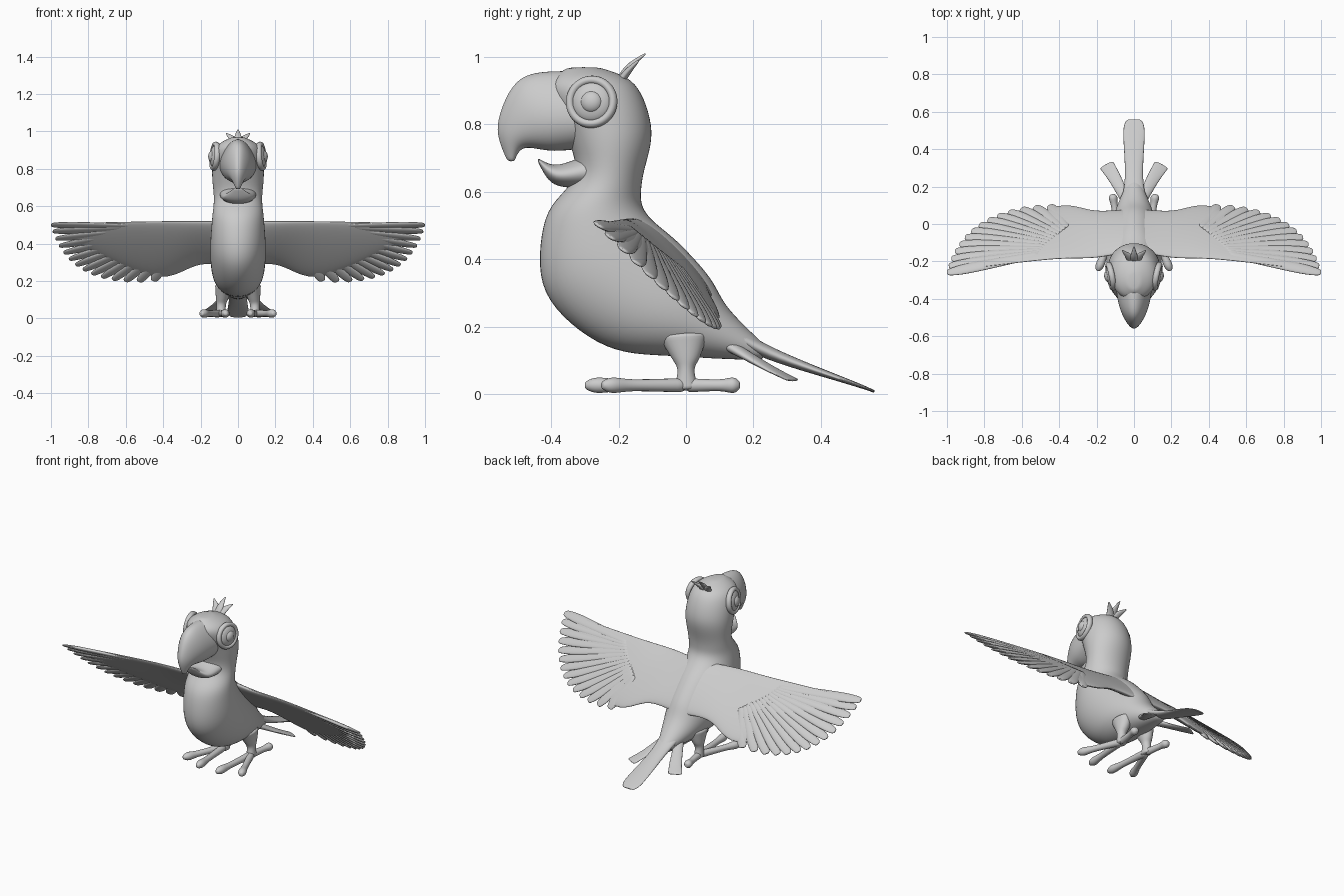
import bpy, bmesh, math
from mathutils import Vector, Matrix

cube = bpy.data.objects.get("Cube")
if cube:
    bpy.data.objects.remove(cube, do_unlink=True)

shade = (0.6, 0.6, 0.6, 1)
grey = bpy.data.materials.new("plain_grey")
grey.use_nodes = True
grey.diffuse_color = shade
grey.node_tree.nodes["Principled BSDF"].inputs["Base Color"].default_value = shade


def bezier(points, t):
    """Point on a curve of any degree, by repeated blending."""
    while len(points) > 1:
        points = [start + (end - start) * t for start, end in zip(points, points[1:])]
    return points[0]


def spline(keys, steps=4):
    """Smooth run of values passing through every key."""
    keys = [Vector(key) for key in keys]
    padded = [keys[0], *keys, keys[-1]]
    run = []
    for before, start, end, after in zip(padded, padded[1:], padded[2:], padded[3:]):
        handles = [start, start + (end - before) / 6, end - (after - start) / 6, end]
        run += [bezier(handles, step / steps) for step in range(steps)]
    return run + [keys[-1]]


def finish(obj, mirror, rounded):
    obj.data.materials.append(grey)
    for poly in obj.data.polygons:
        poly.use_smooth = True
    if rounded:
        subdivision = obj.modifiers.new("Smooth", "SUBSURF")
        subdivision.levels = subdivision.render_levels = 1
    if mirror:
        obj.modifiers.new("Mirror", "MIRROR")


def loft(name, rings, mirror=False, egg=0, segments=24):
    """Skin elliptical rings, each a centre and two half axes."""
    bm = bmesh.new()
    loops = []
    for centre, long_axis, cross_axis in rings:
        loop = []
        for i in range(segments):
            angle = math.tau * i / segments
            along, across = math.cos(angle), math.sin(angle)
            point = centre + long_axis * along + cross_axis * across * (1 - egg * along)
            loop.append(bm.verts.new(point))
        loops.append(loop)
    for lower, upper in zip(loops, loops[1:]):
        for i in range(segments):
            bm.faces.new((lower[i - 1], lower[i], upper[i], upper[i - 1]))
    bm.faces.new(loops[0])
    bm.faces.new(loops[-1])
    bmesh.ops.recalc_face_normals(bm, faces=bm.faces)
    mesh = bpy.data.meshes.new(name)
    bm.to_mesh(mesh)
    bm.free()
    obj = bpy.data.objects.new(name, mesh)
    bpy.context.collection.objects.link(obj)
    finish(obj, mirror, rounded=True)


def profile_loft(name, sections, egg=0):
    """Sections hold a front point, a back point (y, z each) and a half width."""
    rings = []
    for front_y, front_z, back_y, back_z, width in spline(sections):
        front, back = Vector((0, front_y, front_z)), Vector((0, back_y, back_z))
        rings.append(((front + back) / 2, (front - back) / 2, Vector((width, 0, 0))))
    loft(name, rings, egg=egg)


def limb(name, keys, normal=(0, 0, 1), mirror=True):
    """Tube through keys of position, half width and half thickness."""
    path = spline(keys)
    positions = [Vector(key[:3]) for key in path]
    direction = (positions[-1] - positions[0]).normalized()
    across = Vector(normal).cross(direction).normalized()
    up = direction.cross(across)
    rings = [(position, across * key[3], up * key[4]) for position, key in zip(positions, path)]
    loft(name, rings, mirror, segments=12)


# Body and head, from tail base to crown
profile_loft("body", [
    (0.23, 0.1, 0.25, 0.13, 0.03),
    (0, 0.11, 0.13, 0.25, 0.1),
    (-0.24, 0.14, 0.07, 0.35, 0.14),
    (-0.42, 0.3, -0.02, 0.45, 0.15),
    (-0.42, 0.52, -0.12, 0.54, 0.14),
    (-0.33, 0.65, -0.13, 0.63, 0.13),
    (-0.36, 0.78, -0.1, 0.78, 0.14),
    (-0.41, 0.91, -0.15, 0.92, 0.12),
    (-0.35, 0.97, -0.26, 0.97, 0.03)])

# Hooked upper beak and scoop-shaped lower beak
profile_loft("upper_beak", [
    (-0.33, 0.96, -0.28, 0.73, 0.1),
    (-0.49, 0.94, -0.39, 0.72, 0.08),
    (-0.56, 0.8, -0.48, 0.73, 0.04),
    (-0.53, 0.69, -0.51, 0.69, 0.01)], egg=0.25)
profile_loft("lower_beak", [
    (-0.44, 0.7, -0.44, 0.69, 0.02),
    (-0.38, 0.68, -0.39, 0.62, 0.08),
    (-0.27, 0.72, -0.27, 0.61, 0.1)])

# Eyes: rim, eyeball and iris, all turned slightly forward
eye_turn = Vector((1, -0.2, 0.1)).to_track_quat("Z", "Y").to_matrix().to_4x4()
eye_centre = Vector((0.124, -0.28, 0.867))


def place_eye_part(name, outward, radius, depth):
    obj = bpy.context.object
    obj.name = name
    centre = eye_centre + Vector((outward, 0, 0))
    size = Matrix.Diagonal((radius, radius, depth, 1))
    obj.data.transform(Matrix.Translation(centre) @ eye_turn @ size)
    finish(obj, mirror=True, rounded=False)


bpy.ops.mesh.primitive_torus_add(major_radius=1, minor_radius=0.2, location=(0, 0, 0))
place_eye_part("eye_rims", outward=0, radius=0.065, depth=0.08)
bpy.ops.mesh.primitive_uv_sphere_add(radius=1, location=(0, 0, 0))
place_eye_part("eyeballs", outward=0, radius=0.06, depth=0.025)
bpy.ops.mesh.primitive_uv_sphere_add(radius=1, location=(0, 0, 0))
place_eye_part("irises", outward=0.01, radius=0.034, depth=0.025)

# Three-pointed crest
backward = (0, -1, 1)
limb("crest_middle", [
    (0, -0.2, 0.92, 0.024, 0.014),
    (0, -0.17, 0.97, 0.02, 0.01),
    (0, -0.12, 1.01, 0.003, 0.003)], backward, mirror=False)
limb("crest_sides", [
    (0.01, -0.2, 0.92, 0.024, 0.014),
    (0.03, -0.17, 0.96, 0.02, 0.01),
    (0.064, -0.14, 0.99, 0.003, 0.003)], backward)

# Wing panel, thinning outwards: x, then leading and trailing edge (y, z each)
wing_rings = []
for x, lead_y, lead_z, trail_y, trail_z in spline([
        (0, -0.14, 0.52, 0.08, 0.28),
        (0.2, -0.18, 0.52, 0.07, 0.29),
        (0.45, -0.19, 0.52, 0.09, 0.22),
        (0.9, -0.24, 0.51, -0.17, 0.42)]):
    lead, trail = Vector((x, lead_y, lead_z)), Vector((x, trail_y, trail_z))
    half_chord = (lead - trail) / 2
    facing = Vector((1, 0, 0)).cross(half_chord).normalized()
    wing_rings.append(((lead + trail) / 2, half_chord, facing * (0.03 - 0.024 * x)))
loft("wings", wing_rings, mirror=True)

# Flight feathers fan out from the panel to a curved trailing edge
tip_curve = [Vector(p) for p in ((1, -0.26, 0.5), (0.92, 0.08, 0.16), (0.45, 0.1, 0.2))]
root_curve = [Vector(p) for p in ((0.5, -0.16, 0.49), (0.36, -0.02, 0.38))]
feather_count = 14
for i in range(feather_count):
    t = (i / (feather_count - 1)) ** 1.15
    root, tip = bezier(root_curve, t), bezier(tip_curve, t)
    limb("flight_feather", [
        (*root, 0.02, 0.008),
        (*root.lerp(tip, 0.7), 0.032, 0.012),
        (*root.lerp(tip, 0.95), 0.024, 0.008),
        (*tip, 0.01, 0.004)], normal=(0, 0.5, 0.8))

# Long middle tail feather and a short one on each side
limb("tail_middle", [
    (0, 0.08, 0.21, 0.08, 0.03),
    (0, 0.25, 0.12, 0.05, 0.02),
    (0, 0.5, 0.03, 0.06, 0.007),
    (0, 0.56, 0.007, 0.035, 0.004)], mirror=False)
limb("tail_sides", [
    (0.03, 0.1, 0.16, 0.025, 0.02),
    (0.1, 0.24, 0.08, 0.035, 0.01),
    (0.15, 0.32, 0.04, 0.042, 0.005)])

# Legs, flaring into the body and the foot
limb("legs", [
    (0.075, -0.01, 0.18, 0.05, 0.08),
    (0.085, 0, 0.11, 0.035, 0.045),
    (0.09, 0, 0.07, 0.026, 0.026),
    (0.09, 0, 0.01, 0.028, 0.04)], normal=(0, 1, 0))

# Toes with knobbed ends
ankle = Vector((0.09, 0, 0.026))
toe_tips = {"inner_toes": (0.065, -0.3), "outer_toes": (0.195, -0.25), "back_toes": (0.115, 0.16)}
for name, (tip_x, tip_y) in toe_tips.items():
    tip = Vector((tip_x, tip_y, ankle.z))
    stations = {0: 0.022, 0.6: 0.018, 0.88: 0.024, 1: 0.01}
    limb(name, [(*ankle.lerp(tip, s), radius, radius) for s, radius in stations.items()])
